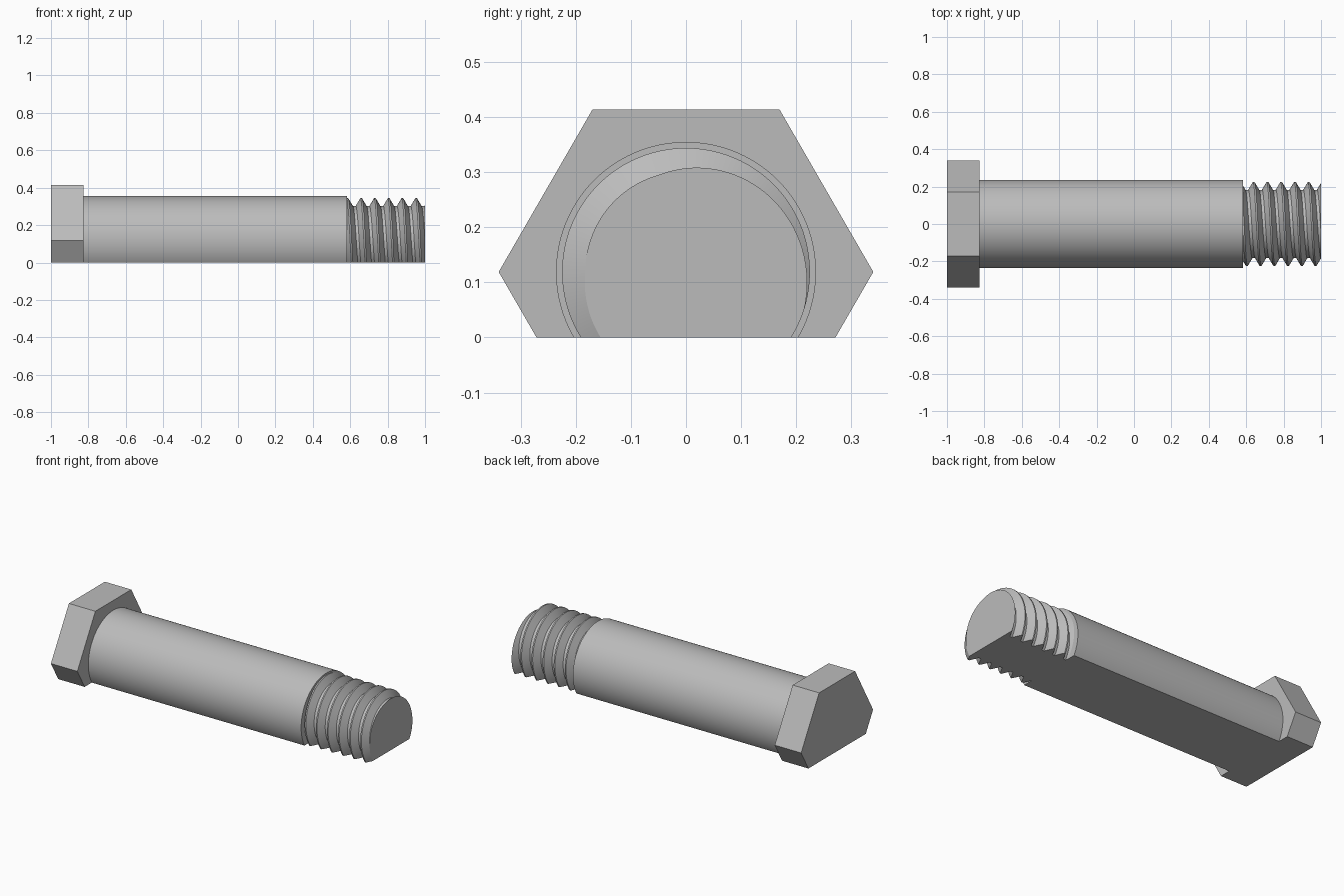
import bpy, bmesh
from math import cos, sin, tau, radians
from mathutils import Vector

AXIS_Z = 0.119
HEAD_X, SHANK_X, THREAD_X, TIP_X = -1.0, -0.825, 0.583, 1.0
PITCH, CREST_R, ROOT_R = 0.0735, 0.225, 0.183

if "Cube" in bpy.data.objects:
    bpy.data.objects.remove(bpy.data.objects["Cube"])

steel = bpy.data.materials.new("steel_grey")
steel.use_nodes = True
grey = (0.5, 0.5, 0.5, 1)
steel.diffuse_color = grey
steel.node_tree.nodes["Principled BSDF"].inputs["Base Color"].default_value = grey


def point(x, r, a):
    """Point at angle a around the bolt axis."""
    return Vector((x, r * cos(a), AXIS_Z + r * sin(a)))


def cut(bm, co, normal):
    """Slice away the side the normal points to and cap the opening."""
    geom = bm.verts[:] + bm.edges[:] + bm.faces[:]
    bmesh.ops.bisect_plane(bm, geom=geom, dist=1e-6, plane_co=co,
                           plane_no=normal, clear_outer=True)
    rim = [e for e in bm.edges if e.is_boundary and all(
        abs((v.co - Vector(co)).dot(Vector(normal))) < 1e-5 for v in e.verts)]
    bmesh.ops.edgeloop_fill(bm, edges=rim)


def finish(bm, name):
    """Cut the flat underside and turn the mesh into a shaded object."""
    cut(bm, (0, 0, 0), (0, 0, -1))
    bmesh.ops.recalc_face_normals(bm, faces=bm.faces[:])
    mesh = bpy.data.meshes.new(name)
    bm.to_mesh(mesh)
    bm.free()
    mesh.materials.append(steel)
    obj = bpy.data.objects.new(name, mesh)
    bpy.context.collection.objects.link(obj)
    bpy.ops.object.select_all(action='DESELECT')
    obj.select_set(True)
    bpy.context.view_layer.objects.active = obj
    bpy.ops.object.shade_smooth_by_angle(angle=radians(25))


def prism(name, x0, x1, r, sides):
    """Regular prism along the bolt axis."""
    bm = bmesh.new()
    face = bm.faces.new([bm.verts.new(point(x0, r, tau * i / sides))
                         for i in range(sides)])
    top = bmesh.ops.extrude_face_region(bm, geom=[face], use_keep_orig=True)
    verts = [g for g in top["geom"] if isinstance(g, bmesh.types.BMVert)]
    bmesh.ops.translate(bm, verts=verts, vec=(x1 - x0, 0, 0))
    finish(bm, name)


def threaded_end():
    """Sweep one tooth profile along a helix, then trim both ends."""
    bm = bmesh.new()
    steps, turns = 96, 9
    # tooth: crest flat, flank, root flat, flank
    tooth = [(-0.004, CREST_R), (0.004, CREST_R),
             (0.029, ROOT_R), (PITCH - 0.029, ROOT_R), (PITCH - 0.004, CREST_R)]
    rows = []
    for i in range(steps * turns + 1):
        a = tau * i / steps
        x = 0.64 - 3 * PITCH + PITCH * i / steps
        rows.append([bm.verts.new(point(x + dx, r, a)) for dx, r in tooth])
    for p, q in zip(rows, rows[1:]):
        for j in range(len(tooth) - 1):
            bm.faces.new((p[j], p[j + 1], q[j + 1], q[j]))
    bmesh.ops.remove_doubles(bm, verts=bm.verts[:], dist=1e-5)
    cut(bm, (THREAD_X, 0, 0), (-1, 0, 0))
    cut(bm, (TIP_X, 0, 0), (1, 0, 0))
    finish(bm, "threaded_end")


prism("hex_head", HEAD_X, SHANK_X, 0.34, 6)
prism("shank", SHANK_X, THREAD_X, 0.236, 96)
threaded_end()
